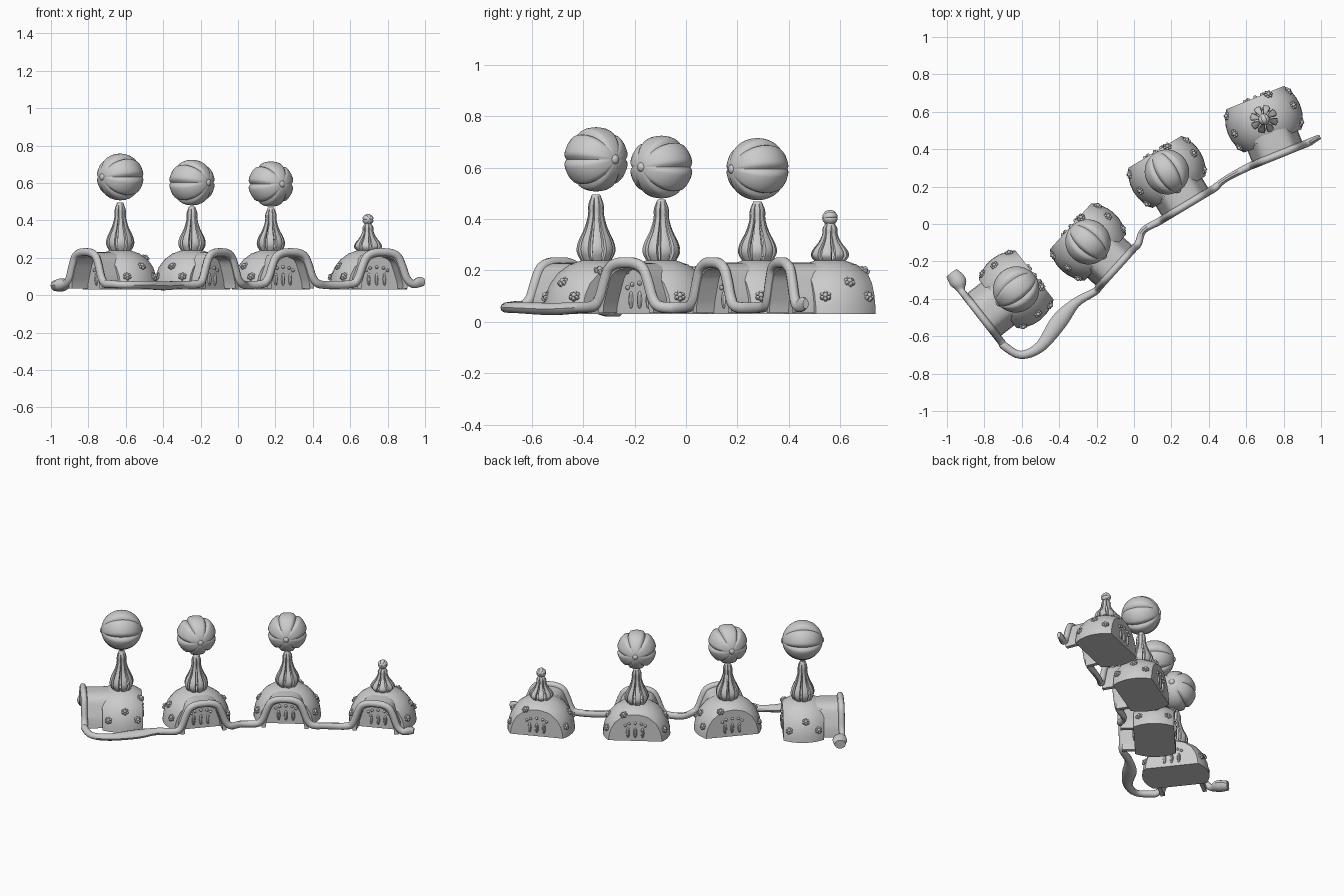
import bpy, bmesh
from math import sin, cos, pi, radians
from mathutils import Matrix, Vector

if "Cube" in bpy.data.objects:
    bpy.data.objects.remove(bpy.data.objects["Cube"])


def add(name, bm, mat=None, angle=40):
    if mat:
        bm.transform(mat)
    bmesh.ops.recalc_face_normals(bm, faces=bm.faces)
    me = bpy.data.meshes.new(name)
    bm.to_mesh(me)
    bm.free()
    ob = bpy.data.objects.new(name, me)
    bpy.context.collection.objects.link(ob)
    bpy.ops.object.select_all(action='DESELECT')
    ob.select_set(True)
    bpy.context.view_layer.objects.active = ob
    bpy.ops.object.shade_smooth_by_angle(angle=radians(angle))
    return ob


def bridge(bm, rings, cap=True):
    """Skin a list of closed point rings."""
    vs = [[bm.verts.new(p) for p in r] for r in rings]
    n = len(vs[0])
    for a, b in zip(vs, vs[1:]):
        for i in range(n):
            bm.faces.new((a[i], a[(i + 1) % n], b[(i + 1) % n], b[i]))
    if cap:
        bm.faces.new(vs[0])
        bm.faces.new(vs[-1])


def smooth_path(pts, steps):
    """Catmull-Rom through tuples of any length."""
    pts = [Vector(p) for p in pts]
    p = [pts[0] * 2 - pts[1]] + pts + [pts[-1] * 2 - pts[-2]]
    out = []
    for i in range(1, len(p) - 2):
        for s in range(steps):
            t = s / steps
            a, b, c, d = p[i - 1:i + 3]
            out.append(0.5 * (2 * b + (c - a) * t + (2 * a - 5 * b + 4 * c - d) * t * t
                              + (3 * b - a - 3 * c + d) * t ** 3))
    return out + [pts[-1]]


def blob(bm, loc, size, seg=8):
    m = Matrix.Translation(loc) @ Matrix.Diagonal((*size, 1))
    bmesh.ops.create_uvsphere(bm, u_segments=seg, v_segments=6, radius=1, matrix=m)


DOME = [(.208, .03), (.206, .06), (.197, .105), (.178, .15), (.148, .19),
        (.105, .222), (.06, .238), (.02, .243)]
HALF_ARCH = [(-.175, .06), (-.14, .09), (-.115, .155), (-.09, .205), (-.05, .226)]
ARCH = HALF_ARCH + [(0, .23)] + [(-t, z) for t, z in HALF_ARCH[::-1]]
CUT = .125


def dome(name, mat):
    bm = bmesh.new()
    bridge(bm, [[(r * cos(a * pi / 16), r * sin(a * pi / 16), z) for a in range(32)]
                for r, z in DOME])
    # flat front and back walls
    for s in (-1, 1):
        geom = bm.verts[:] + bm.edges[:] + bm.faces[:]
        bmesh.ops.bisect_plane(bm, geom=geom, plane_co=(0, s * CUT, 0),
                               plane_no=(0, s, 0), clear_outer=True)
        bmesh.ops.holes_fill(bm, edges=[e for e in bm.edges if e.is_boundary], sides=0)
    add(name + "_dome", bm, mat)


def wall_ornaments(name, mat):
    bm = bmesh.new()
    for s in (-1, 1):
        for t in (-.045, 0, .045):
            blob(bm, (t, s * CUT, .085), (.011, .012, .034))
        for k in range(5):
            a = pi * (k + .5) / 5
            blob(bm, (.065 * cos(a), s * CUT, .125 + .025 * sin(a)), (.009, .012, .009))
    add(name + "_wall_ornaments", bm, mat)


def warts(name, mat):
    bm = bmesh.new()
    for base in (0, 180):
        for az, r, z in ((-27, .197, .10), (27, .197, .10), (4, .172, .155), (58, .135, .20)):
            a = radians(base + az)
            m = (Matrix.Rotation(a, 4, 'Z') @ Matrix.Translation((r, 0, z))
                 @ Matrix.Rotation(radians(75 - z * 230), 4, 'Y'))
            part = bmesh.new()
            blob(part, (0, 0, .004), (.011, .011, .014))
            for k in range(6):
                blob(part, (.015 * cos(k * pi / 3), .015 * sin(k * pi / 3), 0),
                     (.009, .009, .011), 6)
            part.transform(m)
            tmp = bpy.data.meshes.new("tmp")
            part.to_mesh(tmp)
            part.free()
            bm.from_mesh(tmp)
            bpy.data.meshes.remove(tmp)
    add(name + "_warts", bm, mat)


def porch(name, mat, depth):
    bm = bmesh.new()
    prof = smooth_path([(t, z, 0) for t, z in ARCH[1:-1]], 3)
    lower = [(p.x * .84, p.y - .025) for p in prof]
    loop = [(p.x, p.y) for p in prof] + lower[::-1]
    # legs reach the floor
    n = len(prof)
    loop = [(-.145, .035)] + loop[:n] + [(.145, .035), (.12, .035)] + loop[n:] + [(-.12, .035)]
    bridge(bm, [[(t, y, z) for t, z in loop] for y in (-depth, -.07)])
    add(name + "_porch", bm, mat)


def stalk(name, mat, top):
    # open bulb of tapering strands
    prof = [(.045, 0, .018), (.062, .15, .022), (.058, .3, .02), (.038, .5, .013),
            (.025, .7, .010), (.024, .85, .010), (.012, 1, .007)]
    bm = bmesh.new()
    path = smooth_path(prof, 3)
    for k in range(8):
        rot = Matrix.Rotation(k * pi / 4 + .2, 3, 'Z')
        bridge(bm, [[rot @ Vector((p.x + p.z * .6 * cos(i * pi / 3), p.z * sin(i * pi / 3),
                                   .232 + (top - .232) * p.y)) for i in range(6)]
                    for p in path])
    add(name + "_stalk", bm, mat)


def ball(name, mat, z, R):
    # six lobes around a horizontal axis, with a button on each pole
    bm = bmesh.new()
    rings = []
    for j in range(1, 18):
        th = pi * j / 18
        ring = []
        for i in range(72):
            ph = 2 * pi * i / 72
            r = R * (1 - .13 * max(0, 1 - abs(sin(3 * ph)) / .55) ** 1.3)
            ring.append((r * sin(th) * cos(ph), -R * cos(th), z + r * sin(th) * sin(ph)))
        rings.append(ring)
    bridge(bm, rings)
    for s in (-1, 1):
        blob(bm, (0, s * R * .97, z), (R * .15, R * .1, R * .15))
    add(name + "_lobed_ball", bm, mat, 50)


# centre, turn, porch depth, stalk top, ball height, ball radius
HOUSES = [(-.63, -.35, -52, .235, .495, .632, .125),
          (-.246, -.096, 48, .205, .475, .602, .122),
          (.176, .278, 31, .205, .468, .594, .121),
          (.695, .56, 22, .205, .385, .405, .03)]
# ribbon stretches before each house and after the last: x, y, z, half width, half height
LINKS = [[(-.975, -.262, .05, .035, .03), (-.94, -.31, .055, .045, .035)],
         [(-.69, -.655, .06, .022, .022), (-.605, -.70, .055, .022, .02),
          (-.50, -.655, .055, .03, .022), (-.40, -.52, .05, .045, .025),
          (-.31, -.42, .055, .026, .022)],
         [(.05, -.035, .055, .018, .022)],
         [(.49, .24, .055, .016, .022)],
         [(.97, .455, .07, .016, .028), (.995, .466, .07, .012, .02)]]

ribbon = []
for k, (x, y, turn, depth, top, bz, br) in enumerate(HOUSES):
    name = "house_%d" % (k + 1)
    mat = Matrix.Translation((x, y, 0)) @ Matrix.Rotation(radians(turn), 4, 'Z')
    dome(name, mat)
    wall_ornaments(name, mat)
    warts(name, mat)
    porch(name, mat, depth)
    stalk(name, mat, top)
    ball(name, mat, bz, br)
    ribbon += LINKS[k]
    ribbon += [(*(mat @ Vector((t, -depth, z))), .02, .022) for t, z in ARCH]
ribbon += LINKS[4]

# ribbon that runs along the ground and over every porch
path = smooth_path(ribbon, 4)
rings = []
for i, p in enumerate(path):
    a, b = path[max(i - 1, 0)], path[min(i + 1, len(path) - 1)]
    T = Vector((b[0] - a[0], b[1] - a[1], b[2] - a[2])).normalized()
    S = Vector((T.y, -T.x, 0)).normalized()
    N = S.cross(T)
    rings.append([Vector(p[:3]) + S * p[3] * cos(j * pi / 5) + N * p[4] * sin(j * pi / 5)
                  for j in range(10)])
bm = bmesh.new()
bridge(bm, rings)
add("ribbon", bm)
